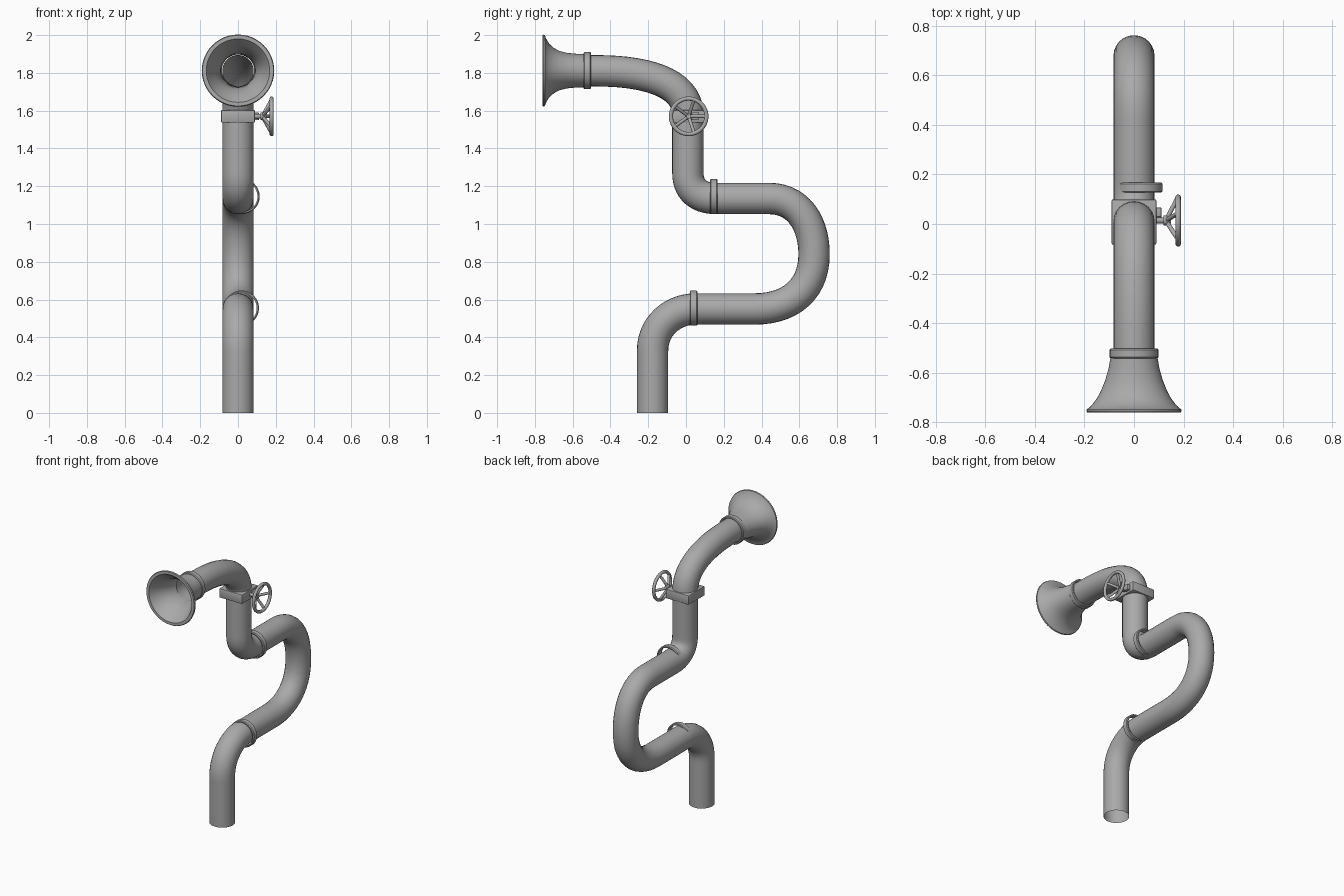
import bpy, bmesh, math
from mathutils import Vector, Matrix

if "Cube" in bpy.data.objects:
    bpy.data.objects.remove(bpy.data.objects["Cube"])

grey = bpy.data.materials.new("pipe grey")
grey.use_nodes = True
grey.diffuse_color = (0.4, 0.4, 0.4, 1)
grey.node_tree.nodes["Principled BSDF"].inputs["Base Color"].default_value = (0.4, 0.4, 0.4, 1)


def add_mesh(name, bm, angle=40):
    bmesh.ops.recalc_face_normals(bm, faces=bm.faces)
    mesh = bpy.data.meshes.new(name)
    bm.to_mesh(mesh)
    bm.free()
    obj = bpy.data.objects.new(name, mesh)
    bpy.context.collection.objects.link(obj)
    mesh.materials.append(grey)
    bpy.ops.object.select_all(action='DESELECT')
    obj.select_set(True)
    bpy.context.view_layer.objects.active = obj
    bpy.ops.object.shade_smooth_by_angle(angle=math.radians(angle))
    return obj


def loft(name, rings, closed=False, count=48):
    """Rings of (y, x radius, z radius) around the y axis, joined in order."""
    bm = bmesh.new()
    loops = []
    for y, rx, rz in rings:
        turn = [2 * math.pi * i / count for i in range(count)]
        loops.append([bm.verts.new((rx * math.cos(a), y, rz * math.sin(a))) for a in turn])
    pairs = list(zip(loops, loops[1:]))
    if closed:
        pairs.append((loops[-1], loops[0]))
    for a, b in pairs:
        for i in range(count):
            j = (i + 1) % count
            bm.faces.new((a[i], a[j], b[j], b[i]))
    return add_mesh(name, bm)


def rod(bm, start, end, radius):
    axis = Vector(end) - Vector(start)
    place = Matrix.Translation((Vector(start) + Vector(end)) / 2) @ axis.to_track_quat('Z', 'Y').to_matrix().to_4x4()
    bmesh.ops.create_cone(bm, cap_ends=True, segments=16, radius1=radius, radius2=radius,
                          depth=axis.length, matrix=place)


def box(name, size, centre, bevel):
    bm = bmesh.new()
    bmesh.ops.create_cube(bm, size=1, matrix=Matrix.Translation(centre) @ Matrix.Diagonal((*size, 1)))
    bmesh.ops.bevel(bm, geom=bm.edges[:], offset=bevel, segments=2, affect='EDGES', profile=0.5)
    return add_mesh(name, bm)


# Winding pipe: y, z, direction of travel, handle lengths
path = [(-0.177, 0.0, (0, 1), 0.1, 0.1),
        (-0.177, 0.33, (0, 1), 0.1, 0.13),
        (0.05, 0.55, (1, 0), 0.12, 0.1),
        (0.36, 0.55, (1, 0), 0.1, 0.2),
        (0.678, 0.84, (0, 1), 0.18, 0.17),
        (0.44, 1.135, (-1, 0), 0.15, 0.1),
        (0.16, 1.135, (-1, 0), 0.08, 0.09),
        (0.01, 1.27, (0, 1), 0.09, 0.1),
        (0.01, 1.58, (0, 1), 0.1, 0.15),
        (-0.42, 1.81, (-1, 0.03), 0.25, 0.05),
        (-0.58, 1.812, (-1, 0), 0.05, 0.05)]
curve = bpy.data.curves.new("pipe", 'CURVE')
curve.dimensions = '3D'
curve.bevel_depth = 0.083
curve.bevel_resolution = 10
curve.resolution_u = 14
spline = curve.splines.new('BEZIER')
spline.bezier_points.add(len(path) - 1)
for point, (y, z, way, back, ahead) in zip(spline.bezier_points, path):
    here, step = Vector((0, y, z)), Vector((0, *way))
    point.handle_left_type = point.handle_right_type = 'FREE'
    point.co = here
    point.handle_left = here - step * back
    point.handle_right = here + step * ahead
pipe = bpy.data.objects.new("pipe", curve)
bpy.context.collection.objects.link(pipe)
curve.materials.append(grey)
bpy.ops.object.select_all(action='DESELECT')
pipe.select_set(True)
bpy.context.view_layer.objects.active = pipe
bpy.ops.object.convert(target='MESH')
bpy.ops.object.shade_smooth_by_angle(angle=math.radians(40))

# Flared horn with a rolled lip and a hollow inside
horn = loft("horn", [(-0.51, 0.09, 0.088), (-0.58, 0.102, 0.089), (-0.63, 0.116, 0.094),
                     (-0.67, 0.132, 0.104), (-0.70, 0.148, 0.12), (-0.725, 0.166, 0.143),
                     (-0.742, 0.182, 0.172), (-0.747, 0.19, 0.188), (-0.754, 0.192, 0.191),
                     (-0.76, 0.188, 0.187), (-0.76, 0.168, 0.168), (-0.75, 0.162, 0.16),
                     (-0.72, 0.15, 0.134), (-0.68, 0.128, 0.106), (-0.63, 0.108, 0.09),
                     (-0.58, 0.094, 0.086), (-0.51, 0.086, 0.085)], closed=True)
horn.location.z = 1.812

# Open collars around the pipe joints
for name, x, y, z, outer in [("horn_collar", 0, -0.522, 1.812, 0.098),
                             ("upper_collar", 0.022, 0.147, 1.146, 0.093),
                             ("lower_collar", 0.018, 0.04, 0.555, 0.093)]:
    inner, edge, half = outer - 0.012, outer - 0.005, 0.02
    profile = [(-half, inner), (-half, edge), (-half + 0.005, outer),
               (half - 0.005, outer), (half, edge), (half, inner)]
    collar = loft(name, [(d, r, r) for d, r in profile], closed=True)
    collar.location = (x, y, z)

# Valve block
box("valve_block", (0.18, 0.182, 0.066), (0, 0.008, 1.57), 0.005)
box("valve_boss", (0.025, 0.036, 0.04), (0.098, 0.048, 1.57), 0.003)

# Hand wheel: stem, hub, dished spokes and round rim
cy, cz = 0.014, 1.57
bm = bmesh.new()
rod(bm, (0.08, cy, cz), (0.15, cy, cz), 0.012)
rod(bm, (0.118, cy, cz), (0.138, cy, cz), 0.02)
for i in range(5):
    a = 2 * math.pi * i / 5
    rod(bm, (0.128, cy, cz), (0.178, cy + 0.095 * math.cos(a), cz + 0.095 * math.sin(a)), 0.009)
add_mesh("wheel_spokes", bm)
bpy.ops.mesh.primitive_torus_add(location=(0.178, cy, cz), rotation=(0, math.pi / 2, 0), major_radius=0.094,
                                 minor_radius=0.011, major_segments=48, minor_segments=12)
rim = bpy.context.object
rim.name = "wheel_rim"
rim.data.materials.append(grey)
bpy.ops.object.shade_smooth_by_angle(angle=math.radians(60))
